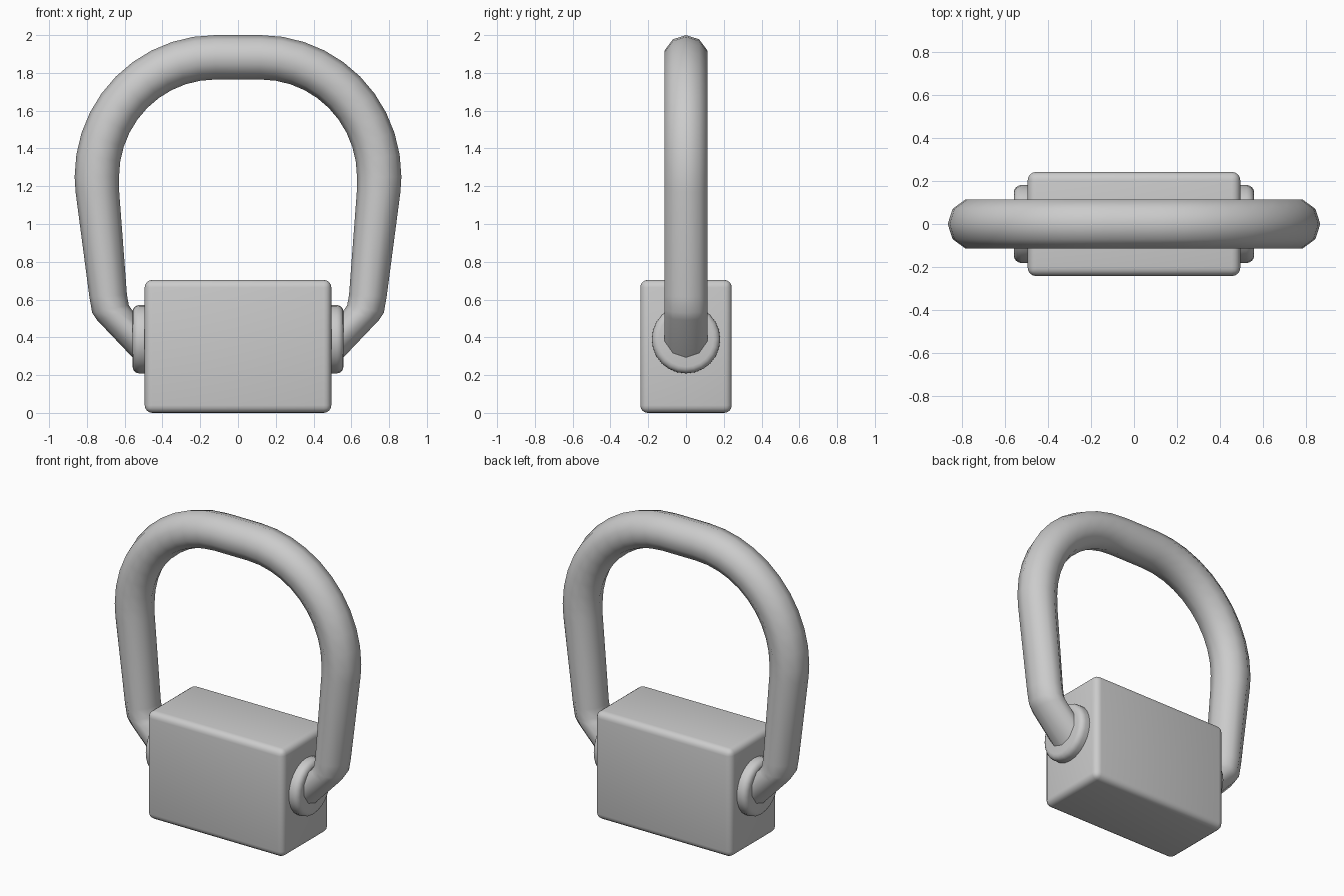
import bpy, bmesh
from math import sin, cos, pi, radians
from mathutils import Vector

if "Cube" in bpy.data.objects:
    bpy.data.objects.remove(bpy.data.objects["Cube"])


def smooth(obj, angle=40):
    bpy.ops.object.select_all(action='DESELECT')
    obj.select_set(True)
    bpy.context.view_layer.objects.active = obj
    bpy.ops.object.shade_smooth_by_angle(angle=radians(angle))


def bevel(obj, width, segments):
    mod = obj.modifiers.new("rounded_edges", 'BEVEL')
    mod.width = width
    mod.segments = segments
    mod.limit_method = 'ANGLE'
    mod.angle_limit = radians(40)
    bpy.context.view_layer.objects.active = obj
    bpy.ops.object.modifier_apply(modifier=mod.name)
    smooth(obj)


# Lock body: rounded block
bpy.ops.mesh.primitive_cube_add(size=1, location=(0, 0, 0.352))
body = bpy.context.object
body.name = "lock_body"
body.scale = (0.988, 0.484, 0.704)
bpy.ops.object.transform_apply(location=False, rotation=False, scale=True)
bevel(body, 0.04, 4)

# Round collars where the shackle enters the sides
for side, label in ((-1, "left"), (1, "right")):
    bpy.ops.mesh.primitive_cylinder_add(vertices=24, radius=0.181, depth=0.11,
                                        location=(side * 0.503, 0, 0.39),
                                        rotation=(0, pi / 2, 0))
    collar = bpy.context.object
    collar.name = label + "_collar"
    bevel(collar, 0.035, 4)

# Shackle: each ring is given by its outer and inner (x, z) point
half = []
STEPS = 10
for i in range(STEPS + 1):
    a = pi / 2 * (1 - i / STEPS)
    half.append(((0.12 + 0.745 * cos(a), 1.25 + 0.75 * sin(a)),
                 (0.12 + 0.51 * cos(a), 1.25 + 0.515 * sin(a))))
half += [((0.86, 1.17), (0.629, 1.17)),
         ((0.787, 0.615), (0.588, 0.625)),
         ((0.772, 0.53), (0.578, 0.57)),
         ((0.745, 0.49), (0.565, 0.55)),
         ((0.49, 0.222), (0.47, 0.45))]
mirrored = [((-o[0], o[1]), (-n[0], n[1])) for o, n in reversed(half)]

SIDES = 10
bm = bmesh.new()
rings = []
for o, n in mirrored + half:
    outer, inner = Vector((o[0], 0, o[1])), Vector((n[0], 0, n[1]))
    mid, arm = (outer + inner) / 2, (outer - inner) / 2
    rings.append([bm.verts.new(mid + arm * cos(2 * pi * k / SIDES)
                               + Vector((0, 0.119 * sin(2 * pi * k / SIDES), 0)))
                  for k in range(SIDES)])
for r, s in zip(rings, rings[1:]):
    for k in range(SIDES):
        j = (k + 1) % SIDES
        bm.faces.new((r[k], r[j], s[j], s[k]))
bm.faces.new(rings[0])
bm.faces.new(rings[-1])
bmesh.ops.recalc_face_normals(bm, faces=bm.faces)
mesh = bpy.data.meshes.new("shackle")
bm.to_mesh(mesh)
bm.free()
shackle = bpy.data.objects.new("shackle", mesh)
bpy.context.collection.objects.link(shackle)
smooth(shackle, 60)
